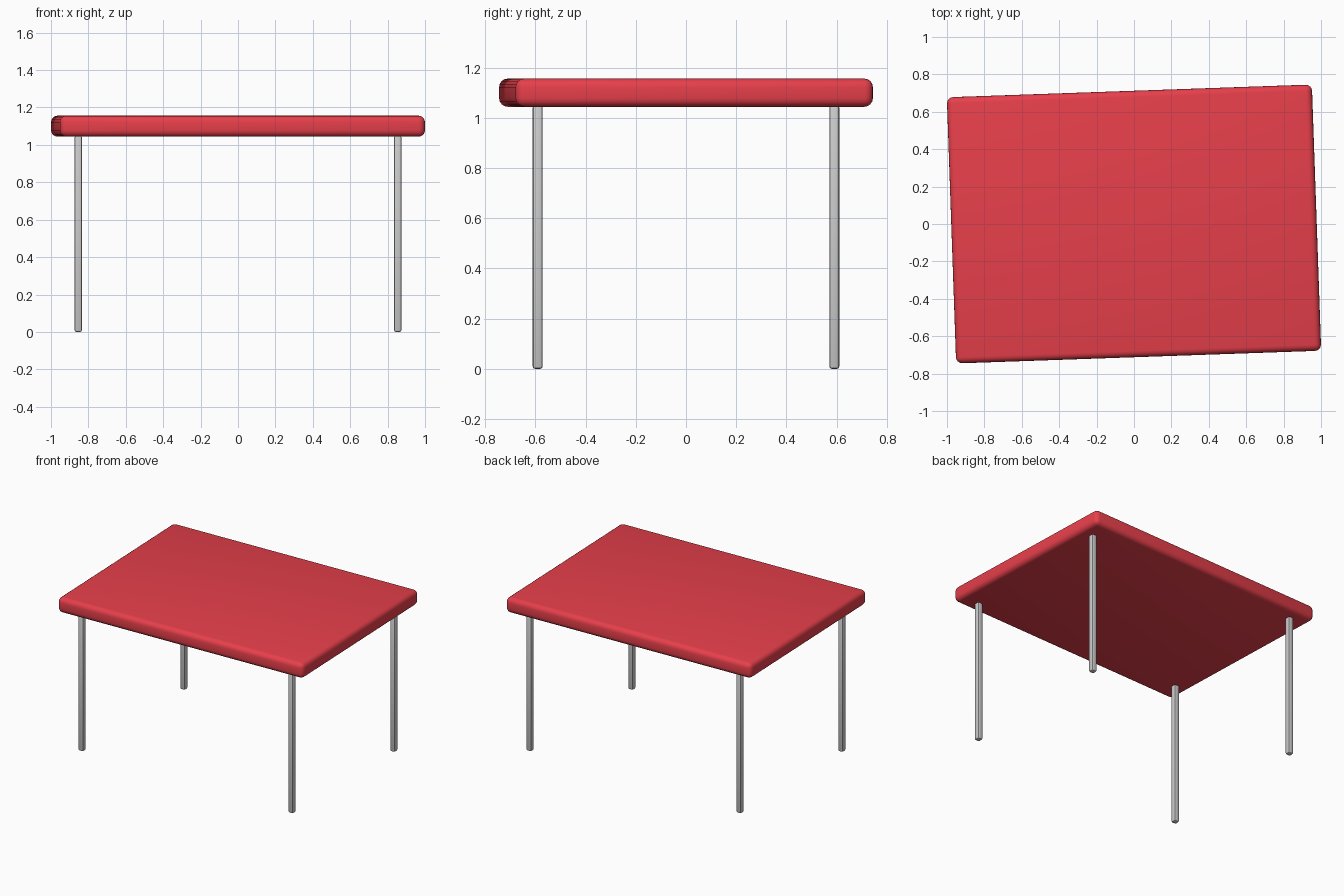
import bpy
import math

if "Cube" in bpy.data.objects:
    bpy.data.objects.remove(bpy.data.objects["Cube"])


def box(name, size, loc, bevel, segments, angle=0.0, material=None):
    bpy.ops.mesh.primitive_cube_add(size=1, location=loc)
    ob = bpy.context.object
    ob.name = name
    ob.scale = size
    bpy.ops.object.transform_apply(location=False, rotation=False, scale=True)
    ob.rotation_euler.z = math.radians(angle)
    mod = ob.modifiers.new("rounded_edges", "BEVEL")
    mod.width = bevel
    mod.segments = segments
    bpy.ops.object.modifier_apply(modifier=mod.name)
    bpy.ops.object.shade_smooth_by_angle(angle=math.radians(40))
    if material:
        ob.data.materials.append(material)
    return ob


red = bpy.data.materials.new("red_top")
red.diffuse_color = (0.8, 0.05, 0.07, 1)
red.use_nodes = True
red.node_tree.nodes["Principled BSDF"].inputs["Base Color"].default_value = red.diffuse_color

# Rounded table top, turned slightly on its legs
box("table_top", (1.953, 1.424, 0.112), (0, 0, 1.1), 0.034, 4, 2.0, red)

# Four slim legs with softened edges
for side, sx in (("left", -1), ("right", 1)):
    for end, sy in (("front", -1), ("back", 1)):
        box(f"{end}_{side}_leg", (0.04, 0.04, 1.05),
            (sx * 0.854, sy * 0.591, 0.525), 0.01, 2)
